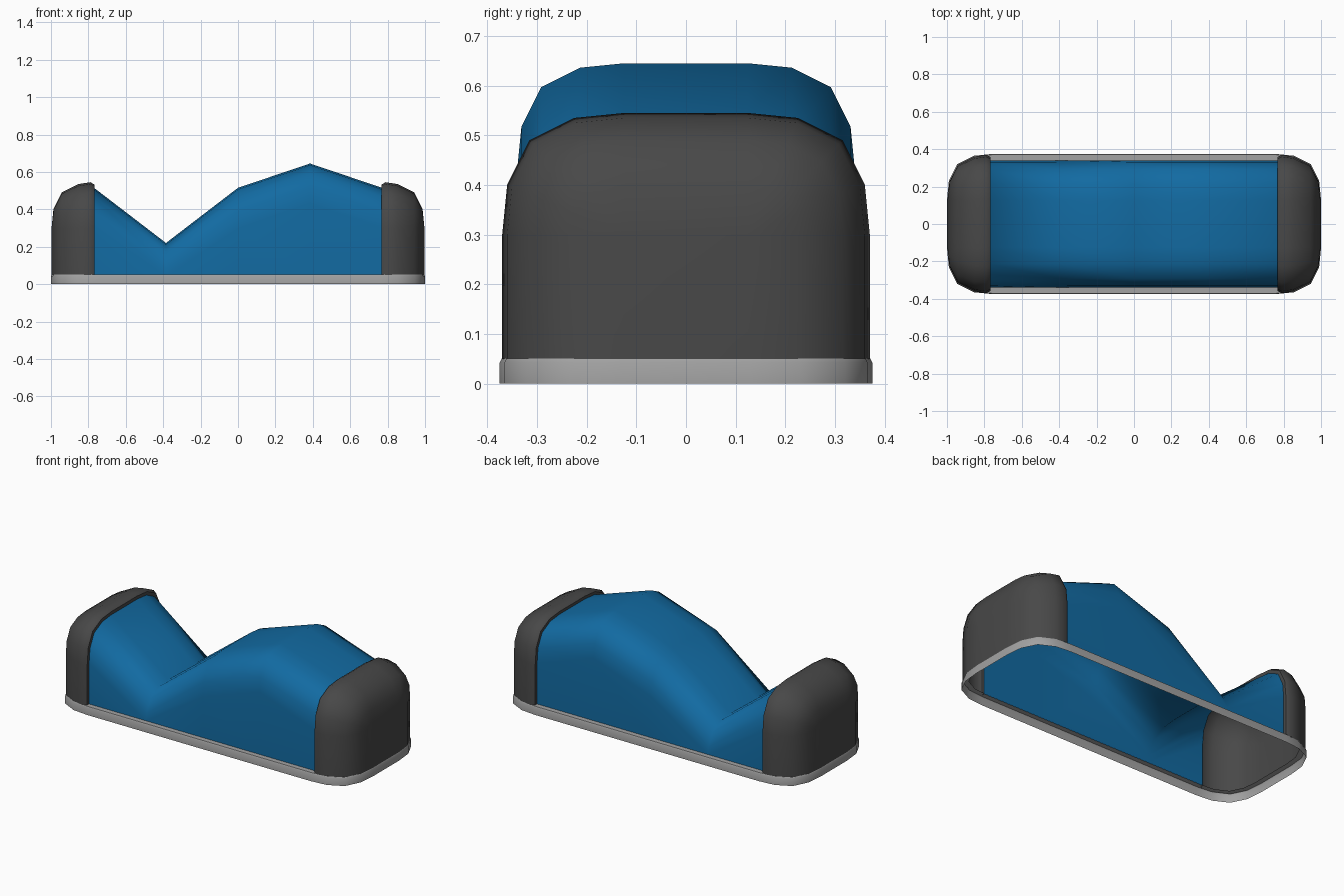
import bpy, bmesh, math

if "Cube" in bpy.data.objects:
    bpy.data.objects.remove(bpy.data.objects["Cube"])

CORNER = [(1, 0), (.959, .41), (.776, .776), (.41, .959), (0, 1)]  # soft quarter round


def material(name, rgb):
    m = bpy.data.materials.new(name)
    m.diffuse_color = (*rgb, 1)
    m.use_nodes = True
    m.node_tree.nodes["Principled BSDF"].inputs["Base Color"].default_value = m.diffuse_color
    return m


BLUE = material("blue fabric", (.006, .145, .36))
DARK = material("dark grey plastic", (.065, .065, .065))
GREY = material("light grey trim", (.36, .36, .36))


def arch(x, r, top):
    """Upside-down U section at x; r is the corner radius, top the crown height."""
    half = [(.125 + r, .05)]
    half += [(.125 + r * u, max(.05 + .002 * i, top - r + r * v))
             for i, (u, v) in enumerate(CORNER)]
    pts = half + [(-y, z) for y, z in reversed(half)]
    return [(x, y, z) for y, z in pts]


def loft(name, rings, mat, angle, closed=False, cap_end=False):
    bm = bmesh.new()
    rows = [[bm.verts.new(p) for p in ring] for ring in rings]
    n = len(rows[0])
    for a, b in zip(rows, rows[1:]):
        for i in range(n if closed else n - 1):
            j = (i + 1) % n
            bm.faces.new((a[i], a[j], b[j], b[i]))
    if cap_end:
        bm.faces.new(rows[-1])
    bmesh.ops.remove_doubles(bm, verts=bm.verts[:], dist=.0005)
    bmesh.ops.recalc_face_normals(bm, faces=bm.faces[:])
    # open sheets: make sure the outside faces up
    if sum(f.normal.z * f.calc_area() for f in bm.faces) < 0:
        bmesh.ops.reverse_faces(bm, faces=bm.faces[:])
    me = bpy.data.meshes.new(name)
    bm.to_mesh(me)
    bm.free()
    me.materials.append(mat)
    ob = bpy.data.objects.new(name, me)
    bpy.context.collection.objects.link(ob)
    bpy.ops.object.select_all(action='DESELECT')
    ob.select_set(True)
    bpy.context.view_layer.objects.active = ob
    bpy.ops.object.shade_smooth_by_angle(angle=math.radians(angle))


# Draped cover: a valley on the left, a hump on the right
profile = [(-.77, .515), (-.385, .22), (0, .515), (.385, .645), (.77, .515)]
loft("fabric_cover", [arch(x, .215, top) for x, top in profile], BLUE, 100)

# Rounded end caps with a small lip down to the cover
for side, label in ((-1, "left"), (1, "right")):
    rings = [arch(side * .768, .213, .513), arch(side * .768, .233, .533),
             arch(side * .79, .245, .545)]
    rings += [arch(side * (.752 + .245 * v), .245 * u, .3 + .245 * u)
              for u, v in CORNER[1:]]
    loft(label + "_end_cap", rings, DARK, 50, cap_end=True)


# Base trim: open rounded band with a lip folded in at the top
def outline(r, z):
    q = [(.755 + r * u, .13 + r * v) for u, v in CORNER]
    half = q + [(-x, y) for x, y in reversed(q)]
    return [(x, y, z) for x, y in half + [(-x, -y) for x, y in half]]


loft("base_trim", [outline(.245, 0), outline(.245, .043), outline(.241, .051),
                   outline(.209, .051)], GREY, 40, closed=True)
